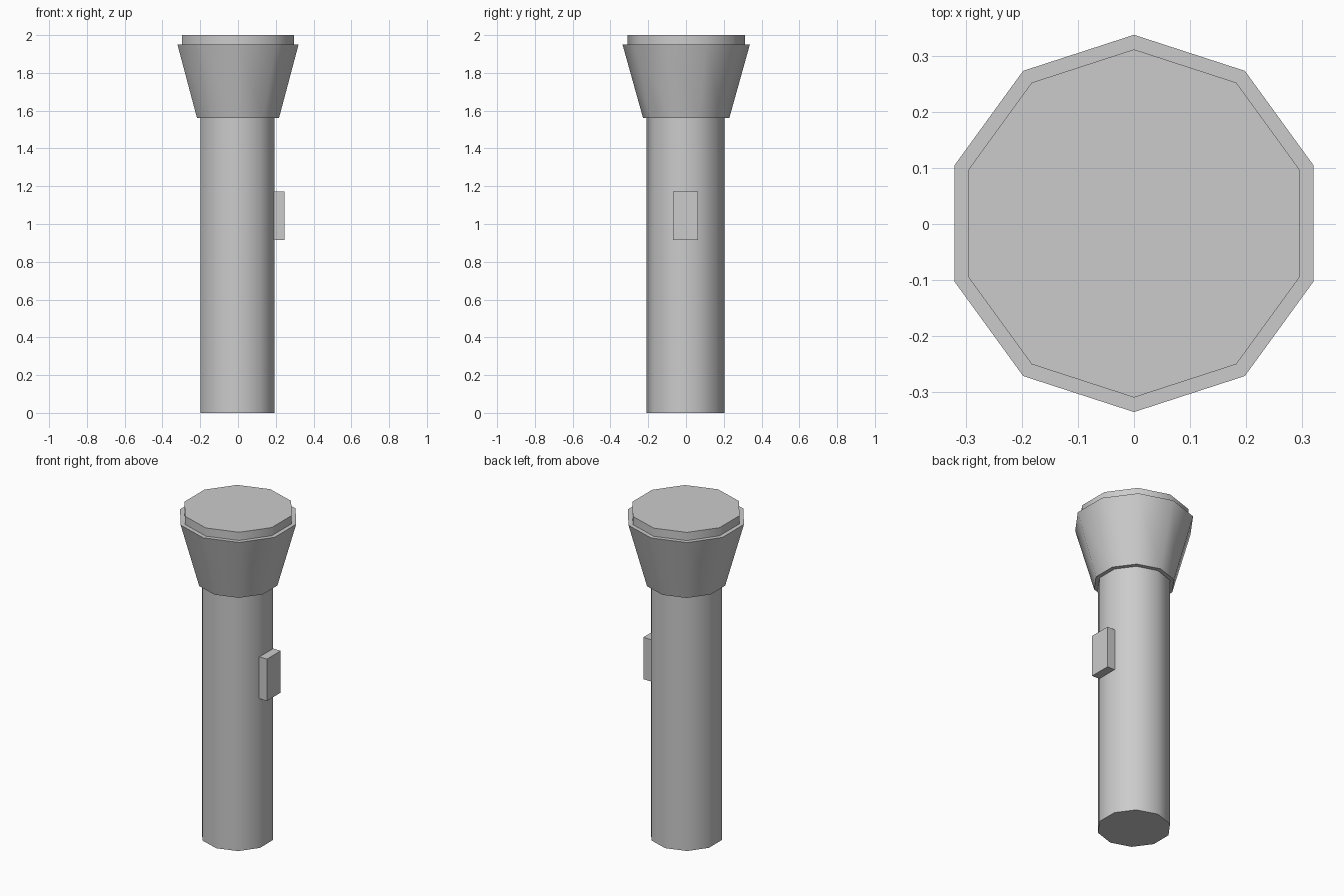
import bpy
import math

if "Cube" in bpy.data.objects:
    bpy.data.objects.remove(bpy.data.objects["Cube"])

grey = bpy.data.materials.new("grey")
grey.diffuse_color = (0.6, 0.6, 0.6, 1)
grey.use_nodes = True
grey.node_tree.nodes["Principled BSDF"].inputs["Base Color"].default_value = grey.diffuse_color


def tapered(name, r_bottom, r_top, z0, z1, x=0, y=0):
    """Ten-sided smooth-shaded drum with a vertex on the y axis."""
    bpy.ops.mesh.primitive_cone_add(vertices=10, radius1=r_bottom, radius2=r_top,
                                    depth=z1 - z0, location=(x, y, (z0 + z1) / 2))
    ob = bpy.context.object
    ob.name = name
    ob.data.materials.append(grey)
    bpy.ops.object.shade_smooth_by_angle(angle=math.radians(40))
    return ob


# Handle, flared head and lens
tapered("handle", 0.206, 0.206, 0.0, 1.57, -0.002, -0.002)
tapered("head", 0.228, 0.337, 1.56, 1.95, 0, 0.001)
tapered("lens", 0.311, 0.311, 1.94, 2.0, 0, 0.001)

# Switch on the right side
bpy.ops.mesh.primitive_cube_add(size=1, location=(0.2125, -0.003, 1.043))
switch = bpy.context.object
switch.name = "switch"
switch.scale = (0.065, 0.133, 0.256)
switch.data.materials.append(grey)
